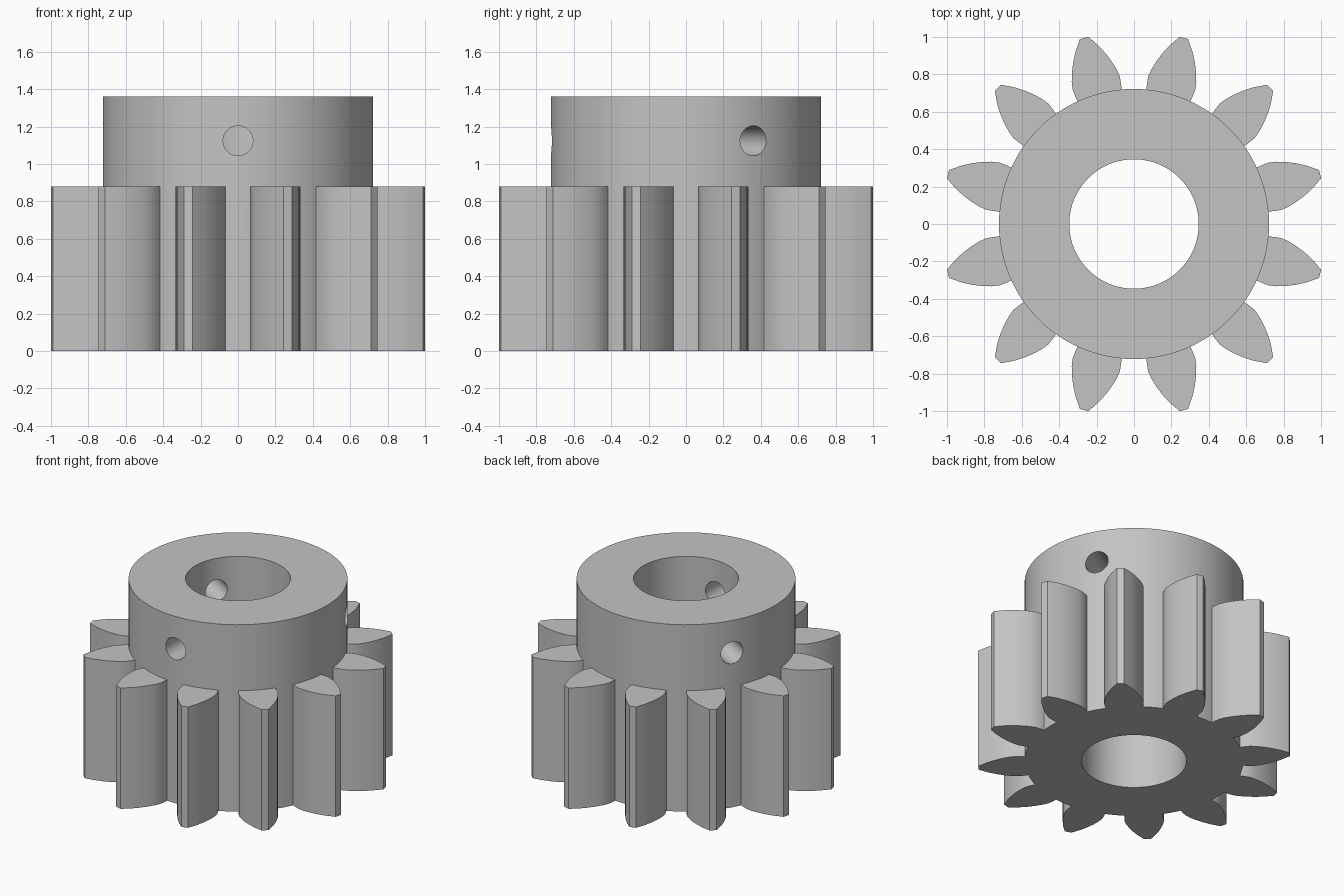
import bpy, bmesh, math
from mathutils import Matrix

if "Cube" in bpy.data.objects:
    bpy.data.objects.remove(bpy.data.objects["Cube"], do_unlink=True)

TEETH = 12
GEAR_H, HUB_H = 0.88, 1.36
HUB_R, BORE_R = 0.722, 0.346

steel = bpy.data.materials.new("plain grey")
steel.use_nodes = True
grey = (0.55, 0.55, 0.55, 1)
steel.diffuse_color = grey
steel.node_tree.nodes["Principled BSDF"].inputs["Base Color"].default_value = grey


def make_object(name, bm):
    bmesh.ops.recalc_face_normals(bm, faces=bm.faces)
    mesh = bpy.data.meshes.new(name)
    bm.to_mesh(mesh)
    bm.free()
    mesh.materials.append(steel)
    obj = bpy.data.objects.new(name, mesh)
    bpy.context.collection.objects.link(obj)
    return obj


def add_cylinder(bm, radius, depth, matrix, segments):
    bmesh.ops.create_cone(bm, cap_ends=True, segments=segments, radius1=radius,
                          radius2=radius, depth=depth, matrix=matrix)


def combine(target, other, operation):
    mod = target.modifiers.new(operation.lower(), "BOOLEAN")
    mod.operation, mod.solver, mod.object = operation, "EXACT", other
    bpy.context.view_layer.objects.active = target
    bpy.ops.object.modifier_apply(modifier=mod.name)
    bpy.data.objects.remove(other, do_unlink=True)


# Hub: full-height solid core
bm = bmesh.new()
add_cylinder(bm, HUB_R, HUB_H, Matrix.Translation((0, 0, HUB_H / 2)), 96)
gear = make_object("pinion_gear", bm)

# Teeth: half profile (radius, half width), mirrored and repeated round the hub
half = [(0.66, 0.112), (0.70, 0.119), (0.74, 0.127), (0.78, 0.131), (0.82, 0.125),
        (0.87, 0.110), (0.92, 0.090), (0.97, 0.064), (1.03, 0.023)]
outline = half + [(u, -v) for u, v in reversed(half)]
bm = bmesh.new()
for i in range(TEETH):
    turn = Matrix.Rotation(math.tau * (i + 0.5) / TEETH, 4, "Z")
    base = bm.faces.new([bm.verts.new(turn @ Matrix.Translation((u, v, 0)).translation)
                         for u, v in outline])
    top = bmesh.ops.extrude_face_region(bm, geom=[base], use_keep_orig=True)["geom"]
    bmesh.ops.translate(bm, vec=(0, 0, GEAR_H),
                        verts=[e for e in top if isinstance(e, bmesh.types.BMVert)])
combine(gear, make_object("teeth", bm), "UNION")

# Shaft bore
bm = bmesh.new()
add_cylinder(bm, BORE_R, 4, Matrix.Identity(4), 96)
combine(gear, make_object("bore_cutter", bm), "DIFFERENCE")

# Three radial screw holes through the hub wall
bm = bmesh.new()
for angle in (-90, 30, 150):
    place = (Matrix.Rotation(math.radians(angle), 4, "Z")
             @ Matrix.Translation((0.54, 0, 1.125))
             @ Matrix.Rotation(math.pi / 2, 4, "Y"))
    add_cylinder(bm, 0.08, 0.7, place, 32)
combine(gear, make_object("screw_hole_cutter", bm), "DIFFERENCE")

# Smooth round walls, sharp edges
bpy.ops.object.select_all(action="DESELECT")
gear.select_set(True)
bpy.context.view_layer.objects.active = gear
bpy.ops.object.shade_smooth_by_angle(angle=math.radians(25))
